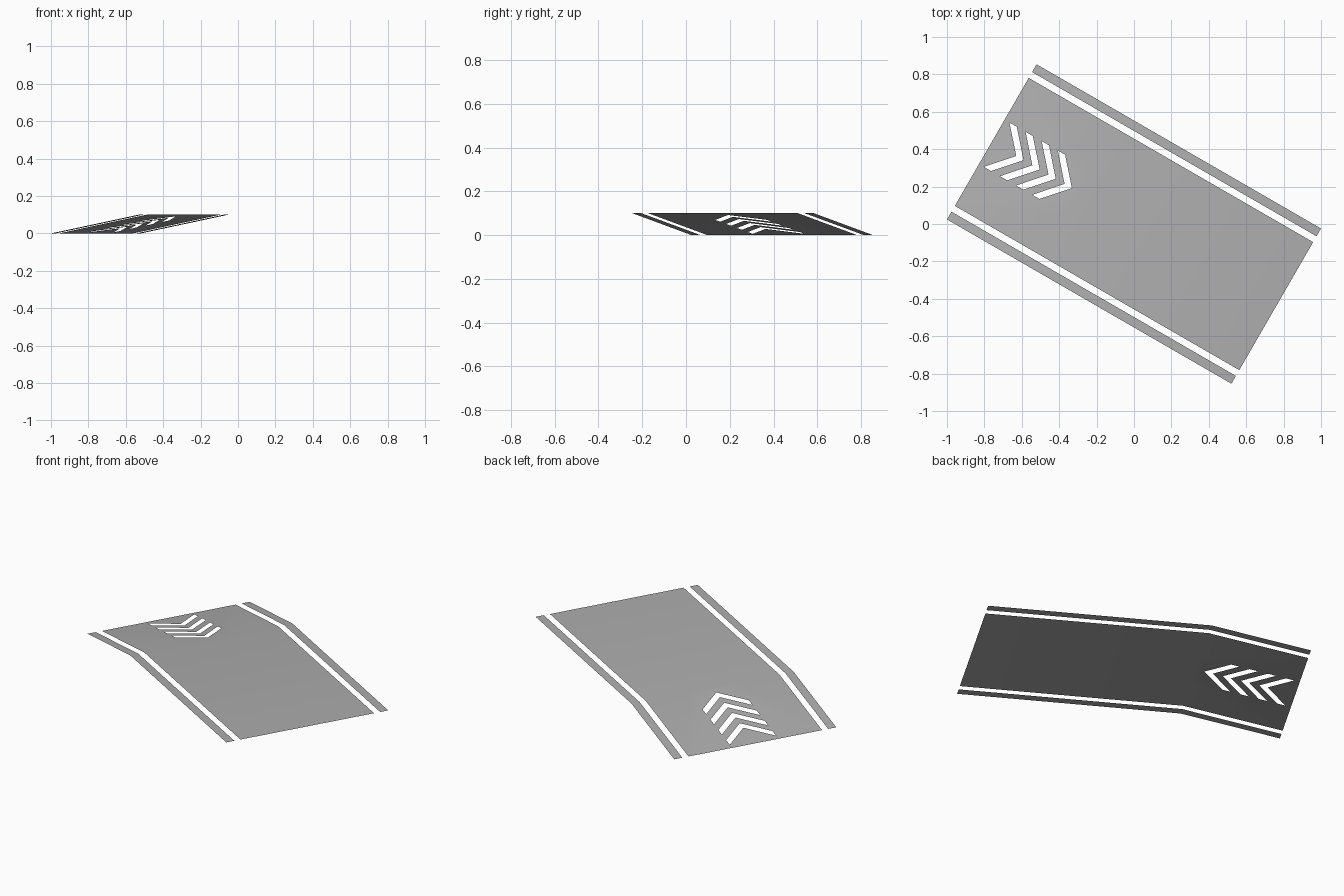
import bpy
import bmesh
from mathutils import Matrix, Vector

cube = bpy.data.objects.get("Cube")
if cube:
    bpy.data.objects.remove(cube, do_unlink=True)

# Sizes along (u) and across (v) the road
START, FOLD, END = -0.878, -0.338, 0.878
HEIGHT = 0.1
ROAD_HALF = 0.395
EDGE_IN, EDGE_OUT = 0.431, 0.479
ARROW_HALF, ARROW_BEND = 0.137, 0.121
ARROW_FIRST, ARROW_THICK, ARROW_STEP, ARROW_COUNT = -0.848, 0.045, 0.0995, 4
TURN = Matrix.Rotation(-0.5236, 4, 'Z')

grey = bpy.data.materials.new("asphalt_grey")
grey.use_nodes = True
colour = (0.42, 0.42, 0.42, 1)
grey.diffuse_color = colour
shader = grey.node_tree.nodes["Principled BSDF"]
shader.inputs["Base Color"].default_value = colour
shader.inputs["Roughness"].default_value = 0.9


def point(u, v):
    """Place a point on the sheet: sloped up to the fold, then level."""
    z = HEIGHT * min(1, (u - START) / (FOLD - START))
    return TURN @ Vector((u, v, z))


def make_sheet(name, faces):
    """Build one smooth sheet from lists of (u, v) corners."""
    bm = bmesh.new()
    for corners in faces:
        bm.faces.new([bm.verts.new(point(u, v)) for u, v in corners])
    bmesh.ops.remove_doubles(bm, verts=bm.verts, dist=0.0005)
    bm.normal_update()
    bmesh.ops.reverse_faces(bm, faces=[f for f in bm.faces if f.normal.z < 0])
    for f in bm.faces:
        f.smooth = True
    mesh = bpy.data.meshes.new(name)
    bm.to_mesh(mesh)
    bm.free()
    mesh.materials.append(grey)
    obj = bpy.data.objects.new(name, mesh)
    bpy.context.collection.objects.link(obj)


def quad(u0, u1, v0, v1):
    return [(u0, v0), (u1, v0), (u1, v1), (u0, v1)]


# Narrow road edges, separated from the road by open slots
for name, side in (("left_edge", 1), ("right_edge", -1)):
    make_sheet(name, [quad(a, b, side * EDGE_IN, side * EDGE_OUT)
                      for a, b in ((START, FOLD), (FOLD, END))])

# Lines across the slope: straight at both ends, bent around each arrow
lines = [(START, 0)]
for i in range(ARROW_COUNT):
    u = ARROW_FIRST + i * ARROW_STEP
    lines += [(u, ARROW_BEND), (u + ARROW_THICK, ARROW_BEND)]
lines.append((FOLD, 0))

# Road surface, with every second band left open as an arrow cutout
faces = []
for side in (1, -1):
    arm = side * ARROW_HALF
    outer = side * ROAD_HALF
    for (u0, b0), (u1, b1) in list(zip(lines, lines[1:]))[::2]:
        faces.append([(u0 + b0, 0), (u1 + b1, 0), (u1, arm), (u0, arm)])
    faces.append([(u, arm) for u, bend in lines] + [(FOLD, outer), (START, outer)])
    faces.append(quad(FOLD, END, 0, arm))
    faces.append(quad(FOLD, END, arm, outer))
make_sheet("road_surface", faces)
